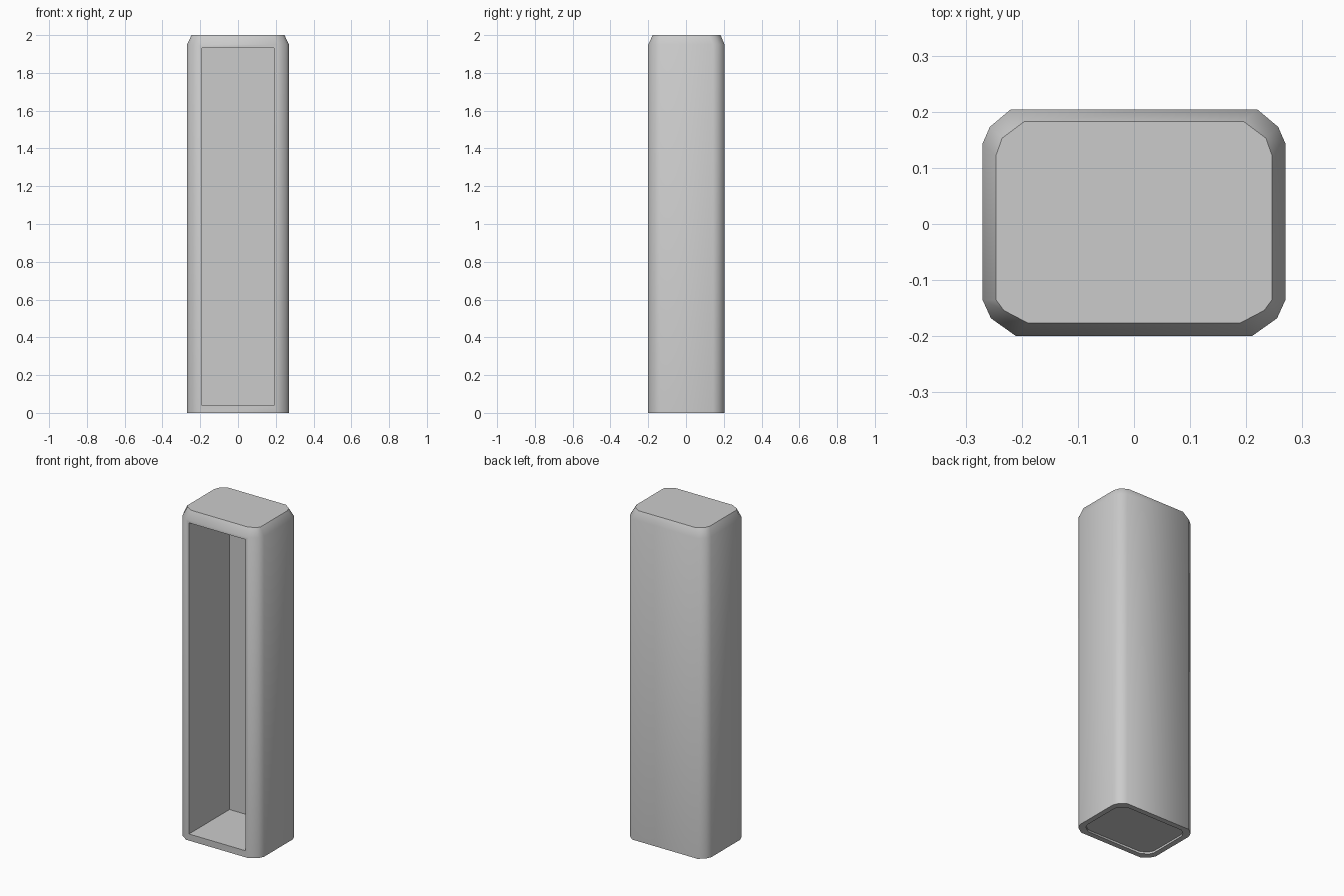
import bpy, bmesh, math

if "Cube" in bpy.data.objects:
    bpy.data.objects.remove(bpy.data.objects["Cube"])

# Corner points of one quarter of the outline (front and back differ slightly)
OUTER_F = [(0.21, -0.2), (0.255, -0.168), (0.27, -0.135)]
OUTER_B = [(0.27, 0.143), (0.257, 0.173), (0.22, 0.204)]
TOP_F = [(0.19, -0.176), (0.232, -0.154), (0.246, -0.135)]
TOP_B = [(0.246, 0.122), (0.235, 0.153), (0.195, 0.183)]


def ring(bm, half, z, s=(1, 1)):
    """Mirror the right half of an outline across x and add it at height z."""
    pts = half + [(-x, y) for x, y in reversed(half)]
    return [bm.verts.new((x * s[0], y * s[1], z)) for x, y in pts]


bm = bmesh.new()
outer, top = OUTER_F + OUTER_B, TOP_F + TOP_B
rim = (0.88, 0.84)

# Underside recess, rim, tall walls and chamfered top
rings = [ring(bm, outer, 0.012, rim), ring(bm, outer, 0, rim),
         ring(bm, outer, 0), ring(bm, outer, 1.95), ring(bm, top, 2.0)]
for a, b in zip(rings, rings[1:]):
    n = len(a)
    for i in range(n):
        j = (i + 1) % n
        bm.faces.new((a[i], a[j], b[j], b[i]))
bm.faces.new(list(reversed(rings[0])))
bm.faces.new(rings[-1])
bm.normal_update()

# Front window: inset the flat front wall and push it back into a deep cavity
front = next(f for f in bm.faces
             if f.normal.y < -0.99 and f.calc_area() > 0.5)
bmesh.ops.inset_individual(bm, faces=[front], thickness=0.02)
for v in front.verts:
    v.co.x = math.copysign(0.19, v.co.x)
    v.co.z = 0.04 if v.co.z < 1 else 1.933
cavity = bmesh.ops.extrude_discrete_faces(bm, faces=[front])["faces"][0]
bmesh.ops.translate(bm, verts=cavity.verts, vec=(0, 0.39, 0))
bmesh.ops.recalc_face_normals(bm, faces=bm.faces)

mesh = bpy.data.meshes.new("hollow_case")
bm.to_mesh(mesh)
bm.free()
case = bpy.data.objects.new("hollow_case", mesh)
bpy.context.collection.objects.link(case)

# Smooth rounded corners, sharp rim and cavity
bpy.context.view_layer.objects.active = case
case.select_set(True)
bpy.ops.object.shade_smooth_by_angle(angle=math.radians(40))
